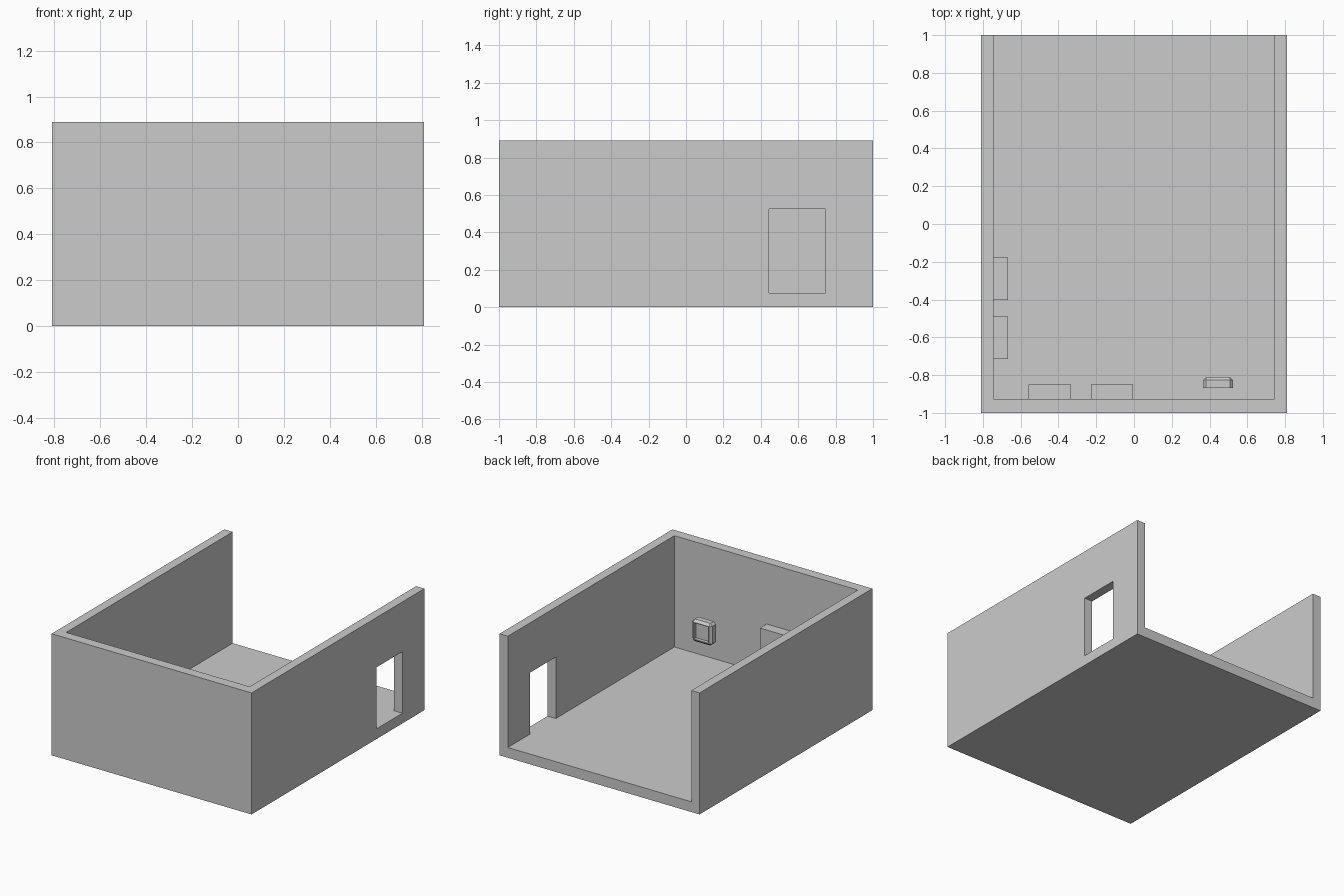
import bpy, bmesh

if "Cube" in bpy.data.objects:
    bpy.data.objects.remove(bpy.data.objects["Cube"])


def box(name, x, y, z):
    """Axis-aligned box from (min, max) ranges."""
    me = bpy.data.meshes.new(name)
    bm = bmesh.new()
    bmesh.ops.create_cube(bm, size=1)
    for v in bm.verts:
        for i, (lo, hi) in enumerate((x, y, z)):
            v.co[i] = lo if v.co[i] < 0 else hi
    bm.to_mesh(me)
    bm.free()
    ob = bpy.data.objects.new(name, me)
    bpy.context.collection.objects.link(ob)
    return ob


def cut(target, cutter):
    mod = target.modifiers.new(cutter.name, 'BOOLEAN')
    mod.operation = 'DIFFERENCE'
    mod.solver = 'EXACT'
    mod.object = cutter
    bpy.context.view_layer.objects.active = target
    bpy.ops.object.modifier_apply(modifier=mod.name)
    bpy.data.objects.remove(cutter)


# Room shell: floor and three walls, open at the back and top
FLOOR, INX, INY = 0.075, 0.743, -0.927
room = box("room_shell", (-0.81, 0.81), (-1, 1), (0, 0.89))
cut(room, box("interior_cutter", (-INX, INX), (INY, 1.2), (FLOOR, 1.2)))

# Doorway in the right wall
cut(room, box("doorway_cutter", (0.6, 1.0), (0.445, 0.745), (FLOOR, 0.525)))

# Cabinets along the left and front walls
W, D, TOP = 0.224, 0.077, 0.443
for i, y in enumerate((-0.715, -0.402)):
    box(f"left_cabinet_{i + 1}", (-INX, -INX + D), (y, y + W), (FLOOR, TOP))
for i, x in enumerate((-0.558, -0.228)):
    box(f"front_cabinet_{i + 1}", (x, x + W), (INY, INY + D), (FLOOR, TOP))

# Small monitor: chamfered case with a recessed screen facing into the room
BACK, FACE = -0.867, -0.81
monitor = box("monitor", (0.365, 0.525), (BACK, FACE), (0.22, 0.382))
bm = bmesh.new()
bm.from_mesh(monitor.data)
edges = [e for e in bm.edges if any(v.co.y > BACK + 0.01 for v in e.verts)]
bmesh.ops.bevel(bm, geom=edges, offset=0.017, segments=1,
                affect='EDGES', profile=0.5)
bm.normal_update()
face = max(bm.faces, key=lambda f: f.calc_center_median().y)
bmesh.ops.inset_region(bm, faces=[face], thickness=0.007)
screen = bmesh.ops.extrude_face_region(bm, geom=[face])
verts = [g for g in screen["geom"] if isinstance(g, bmesh.types.BMVert)]
bmesh.ops.translate(bm, verts=verts, vec=(0, -0.025, 0))
if face.is_valid:
    bmesh.ops.delete(bm, geom=[face], context='FACES_ONLY')
bmesh.ops.recalc_face_normals(bm, faces=bm.faces)
bm.to_mesh(monitor.data)
bm.free()
